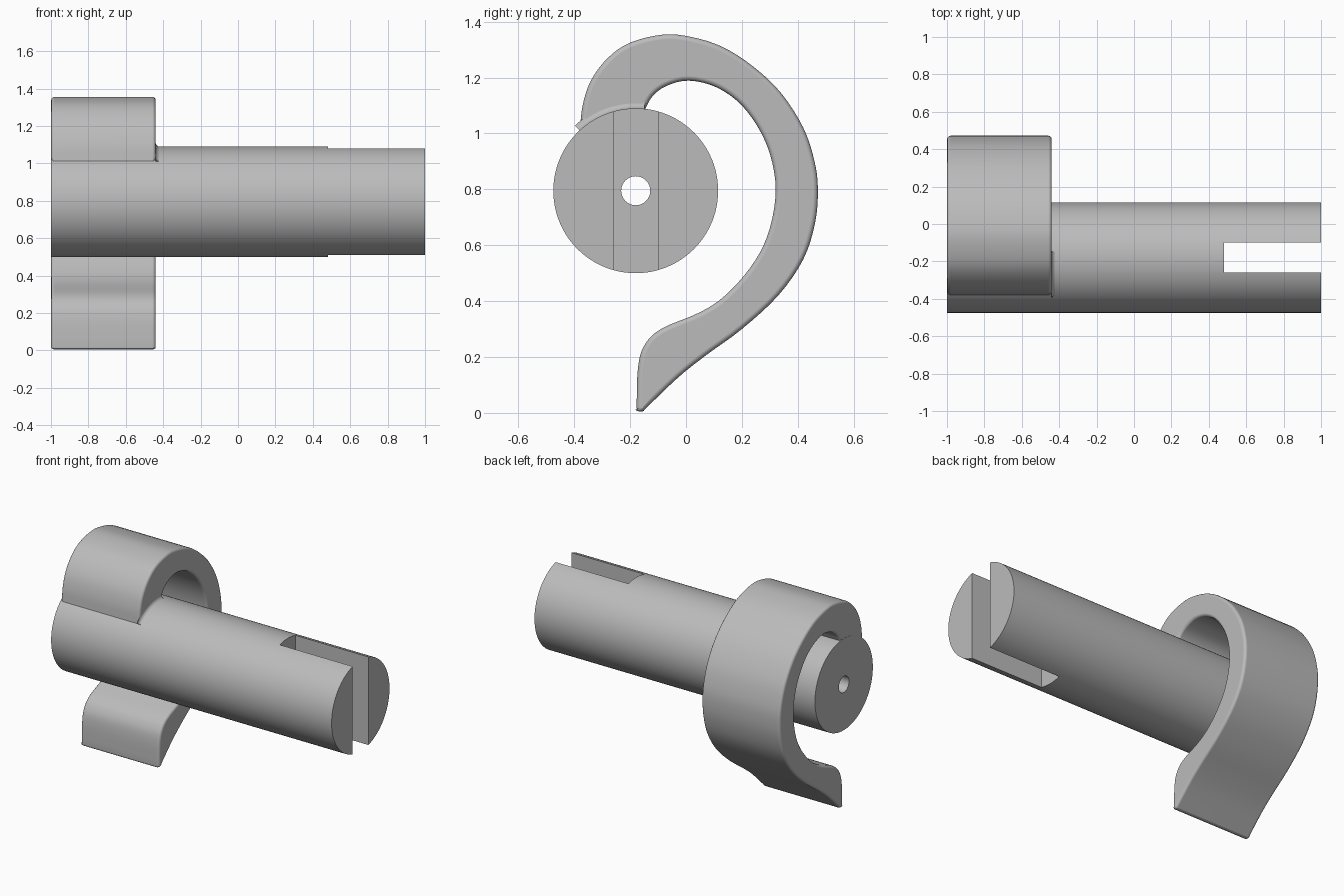
import bpy, bmesh, math
from mathutils import Vector, Matrix

cube = bpy.data.objects.get("Cube")
if cube:
    bpy.data.objects.remove(cube, do_unlink=True)

AXIS_Y, AXIS_Z, RADIUS = -0.18, 0.795, 0.295
HOOK_END = -0.44

grey = bpy.data.materials.new("plain grey")
grey.use_nodes = True
grey.diffuse_color = (0.5, 0.5, 0.5, 1)
grey.node_tree.nodes["Principled BSDF"].inputs["Base Color"].default_value = (0.5, 0.5, 0.5, 1)


def make_object(name, bm):
    bmesh.ops.recalc_face_normals(bm, faces=bm.faces)
    mesh = bpy.data.meshes.new(name)
    bm.to_mesh(mesh)
    bm.free()
    mesh.materials.append(grey)
    obj = bpy.data.objects.new(name, mesh)
    bpy.context.collection.objects.link(obj)
    return obj


def cylinder(name, radius, length, sides):
    bm = bmesh.new()
    place = Matrix.Translation((0, AXIS_Y, AXIS_Z)) @ Matrix.Rotation(math.pi / 2, 4, 'Y')
    bmesh.ops.create_cone(bm, cap_ends=True, segments=sides, radius1=radius,
                          radius2=radius, depth=length, matrix=place)
    return make_object(name, bm)


def box(name, low, high):
    bm = bmesh.new()
    bmesh.ops.create_cube(bm, size=1)
    for v in bm.verts:
        v.co = [a if c < 0 else b for a, b, c in zip(low, high, v.co)]
    return make_object(name, bm)


def cut(target, cutter):
    mod = target.modifiers.new("cut", 'BOOLEAN')
    mod.operation, mod.solver, mod.object = 'DIFFERENCE', 'EXACT', cutter
    cutter.hide_render = True
    apply_all(target)
    bpy.data.objects.remove(cutter, do_unlink=True)


def apply_all(obj):
    bpy.ops.object.select_all(action='DESELECT')
    bpy.context.view_layer.objects.active = obj
    obj.select_set(True)
    for mod in list(obj.modifiers):
        bpy.ops.object.modifier_apply(modifier=mod.name)


def smooth(obj, degrees):
    apply_all(obj)
    bpy.ops.object.shade_smooth_by_angle(angle=math.radians(degrees))


def spline(points, steps=4):
    """Smooth curve through the points."""
    p = [Vector(q) for q in points]
    p = [2 * p[0] - p[1]] + p + [2 * p[-1] - p[-2]]
    out = []
    for a, b, c, d in zip(p, p[1:], p[2:], p[3:]):
        for i in range(steps):
            t = i / steps
            out.append(0.5 * (2 * b + (c - a) * t + (2 * a - 5 * b + 4 * c - d) * t * t
                              + (3 * b - a - 3 * c + d) * t ** 3))
    return out + [p[-2]]


# Shaft with a bore along its axis and a slot across one end
shaft = cylinder("shaft", RADIUS, 2, 96)
cut(shaft, cylinder("bore_cutter", 0.052, 3, 32))
cut(shaft, box("slot_cutter", (0.48, -0.26, 0.3), (1.2, -0.10, 1.3)))
smooth(shaft, 30)

# Hook: curved profile, extruded along the shaft
outer = spline([(-0.38, 1.01), (-0.37, 1.10), (-0.34, 1.19), (-0.28, 1.27), (-0.2, 1.325),
                (-0.08, 1.354), (0.02, 1.345), (0.13, 1.31), (0.24, 1.24), (0.34, 1.145),
                (0.42, 1.02), (0.46, 0.9), (0.472, 0.8), (0.462, 0.68), (0.42, 0.55),
                (0.33, 0.42), (0.2, 0.3), (0.07, 0.205), (-0.03, 0.125), (-0.155, 0.005)])
inner = spline([(-0.177, 0.02), (-0.172, 0.16), (-0.15, 0.24), (-0.09, 0.3), (0.05, 0.36),
                (0.14, 0.42), (0.23, 0.52), (0.29, 0.63), (0.32, 0.77), (0.31, 0.89),
                (0.27, 1.0), (0.2, 1.1), (0.11, 1.165), (0.01, 1.189), (-0.07, 1.17),
                (-0.12, 1.133), (-0.15, 1.08)])
tip = [Vector((-0.166, 0.0)), Vector((-0.174, 0.006))]
root = [Vector((-0.18, 1.0)), Vector((-0.33, 0.97))]
bm = bmesh.new()
face = bm.faces.new([bm.verts.new((-0.999, p.x, p.y)) for p in outer + tip + inner + root])
grown = bmesh.ops.extrude_face_region(bm, geom=[face], use_keep_orig=True)
for v in grown["geom"]:
    if isinstance(v, bmesh.types.BMVert):
        v.co.x = HOOK_END
hook = make_object("hook", bm)
bevel = hook.modifiers.new("rounded rim", 'BEVEL')
bevel.width, bevel.segments = 0.018, 3
bevel.limit_method, bevel.angle_limit = 'ANGLE', math.radians(60)
bevel.use_clamp_overlap = False
apply_all(hook)
weighted = hook.modifiers.new("flat sides", 'WEIGHTED_NORMAL')
bpy.ops.object.shade_smooth_by_angle(angle=math.radians(40))
weighted.keep_sharp = True
apply_all(hook)

# Small fillet where the hook side meets the shaft
bm = bmesh.new()
size, rows = 0.025, []
for i in range(17):
    turn = math.radians(84 + (133 - 84) * i / 16)
    row = []
    for j in range(6):
        a = math.pi / 2 * j / 5
        r = RADIUS + size * (1 - math.cos(a)) - 0.001
        x = HOOK_END - 0.001 + size * (1 - math.sin(a))
        row.append(bm.verts.new((x, AXIS_Y + r * math.cos(turn), AXIS_Z + r * math.sin(turn))))
    row.append(bm.verts.new((HOOK_END - 0.001, AXIS_Y + (RADIUS - 0.01) * math.cos(turn),
                             AXIS_Z + (RADIUS - 0.01) * math.sin(turn))))
    rows.append(row)
for a, b in zip(rows, rows[1:]):
    for j in range(7):
        k = (j + 1) % 7
        bm.faces.new((a[j], a[k], b[k], b[j]))
bm.faces.new(rows[0])
bm.faces.new(rows[-1])
smooth(make_object("hook_fillet", bm), 35)
